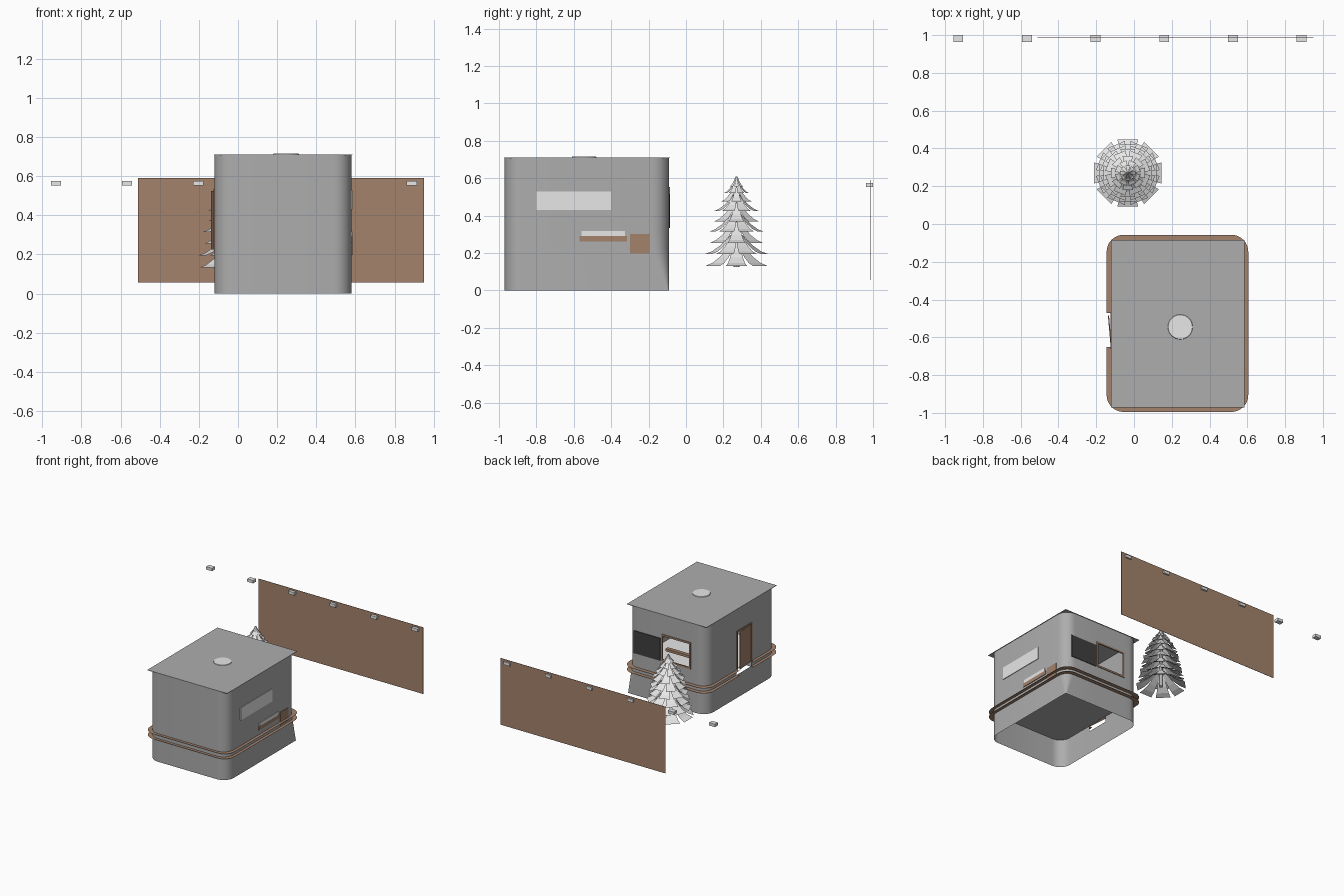
import bpy, bmesh, math
from mathutils import Matrix, Vector

if "Cube" in bpy.data.objects:
    bpy.data.objects.remove(bpy.data.objects["Cube"])


def material(name, r, g, b):
    m = bpy.data.materials.new(name)
    m.diffuse_color = (r, g, b, 1)
    m.use_nodes = True
    m.node_tree.nodes["Principled BSDF"].inputs["Base Color"].default_value = m.diffuse_color
    return m


GRAY = material("wall gray", 0.42, 0.42, 0.42)
PALE = material("pale gray", 0.8, 0.8, 0.8)
BROWN = material("wood brown", 0.37, 0.225, 0.15)
DARK = material("dark board", 0.05, 0.05, 0.05)


def finish(name, bm, mat, smooth=False):
    me = bpy.data.meshes.new(name)
    bm.to_mesh(me)
    bm.free()
    me.materials.append(mat)
    ob = bpy.data.objects.new(name, me)
    bpy.context.collection.objects.link(ob)
    if smooth:
        bpy.ops.object.select_all(action='DESELECT')
        ob.select_set(True)
        bpy.context.view_layer.objects.active = ob
        bpy.ops.object.shade_smooth_by_angle(angle=math.radians(40))
    return ob


def box(name, xs, ys, zs, mat, turn=0.0):
    """Box from its x, y and z ranges, turned about its own vertical axis."""
    c = Vector([(a + b) / 2 for a, b in (xs, ys, zs)])
    d = [abs(b - a) for a, b in (xs, ys, zs)]
    bm = bmesh.new()
    bmesh.ops.create_cube(bm, size=1, matrix=Matrix.Translation(c)
                          @ Matrix.Rotation(turn, 4, 'Z') @ Matrix.Diagonal((*d, 1)))
    return finish(name, bm, mat)


# Floor plan of the house and its openings
X0, X1, Y0, Y1, TOP = -0.12, 0.58, -0.97, -0.09, 0.708
WIN = (0.02, 0.28, 0.34, 0.55)        # window x range, z range (back wall)
DOOR = (-0.65, -0.47, 0.185, 0.53)    # door y range, z range (left wall)


def plan(x0, x1, y0, y1, r, r_back_right=None, n=8):
    """Rounded rectangle with extra points at the window and door edges."""
    rb = r if r_back_right is None else r_back_right
    corners = [(x1 - r, y0 + r, r, -90), (x1 - rb, y1 - rb, rb, 0),
               (x0 + r, y1 - r, r, 90), (x0 + r, y0 + r, r, 180)]
    pts = []
    for k, (cx, cy, rad, start) in enumerate(corners):
        for i in range(n + 1):
            a = math.radians(start + 90 * i / n)
            pts.append((cx + rad * math.cos(a), cy + rad * math.sin(a)))
        if k == 1:
            pts += [(WIN[1], y1), (WIN[0], y1)]
        if k == 2:
            pts += [(x0, DOOR[1]), (x0, DOOR[0])]
    return pts


def loft(bm, loops, skip):
    rows = [[bm.verts.new(p) for p in lp] for lp in loops]
    n = len(rows[0])
    for lo, hi in zip(rows, rows[1:]):
        for i in range(n):
            q = (lo[i], lo[(i + 1) % n], hi[(i + 1) % n], hi[i])
            c = sum((v.co for v in q), Vector()) / 4
            if not skip(c):
                bm.faces.new(q)


def in_door_span(c):
    return c.x < X0 + 0.01 and DOOR[0] < c.y < DOOR[1]


def in_opening(c):
    window = c.y > Y1 - 0.01 and WIN[0] < c.x < WIN[1] and WIN[2] < c.z < WIN[3]
    return window or (in_door_span(c) and DOOR[2] < c.z < DOOR[3])


# Walls: open shell, the back right corner sharpens towards the ground
bm = bmesh.new()
loops = []
for z in (0, DOOR[2], 0.225, WIN[2], DOOR[3], WIN[3], TOP):
    rb = 0.01 + 0.08 * min(1, z / 0.225)
    loops.append([(x, y, z) for x, y in plan(X0, X1, Y0, Y1, 0.09, rb)])
loft(bm, loops, in_opening)
finish("house_walls", bm, GRAY, True)

# Floor with a pale covering
for name, z, mat in (("house_floor", 0.228, GRAY), ("floor_covering", 0.232, PALE)):
    bm = bmesh.new()
    bm.faces.new([bm.verts.new((x, y, z)) for x, y in
                  plan(X0 + 0.002, X1 - 0.002, Y0 + 0.002, Y1 - 0.002, 0.09)])
    finish(name, bm, mat)

# Two thin ledges around the house, interrupted at the door
for name, z in (("upper_ledge", 0.225), ("lower_ledge", 0.185)):
    bm = bmesh.new()
    inner = [(x, y, z) for x, y in plan(X0, X1, Y0, Y1, 0.09)]
    outer = [(x, y, z) for x, y in plan(-0.145, 0.605, -0.995, -0.057, 0.09)]
    loft(bm, [outer, inner], lambda c: c.x < X0 and DOOR[0] < c.y < DOOR[1])
    finish(name, bm, BROWN)

# Flat roof with square corners, and the round roof cap
box("roof", (-0.122, 0.584), (-0.972, -0.086), (TOP, TOP + 0.003), GRAY)
bm = bmesh.new()
bmesh.ops.create_cone(bm, cap_ends=True, segments=32, radius1=0.066, radius2=0.064,
                      depth=0.005, matrix=Matrix.Translation((0.245, -0.545, TOP + 0.005)))
finish("roof_cap", bm, PALE)

# Window frame, inside shelf and dark board on the back wall
fw = 0.012
for name, xs, zs in (("left", (WIN[1] - fw, WIN[1] + 0.002), WIN[2:]),
                     ("right", (WIN[0] - 0.002, WIN[0] + fw), WIN[2:]),
                     ("top", WIN[:2], (WIN[3] - fw, WIN[3] + 0.002)),
                     ("bottom", WIN[:2], (WIN[2] - 0.002, WIN[2] + fw))):
    box("window_frame_" + name, xs, (Y1 - 0.004, Y1 + 0.005), zs, BROWN)
box("inside_shelf", (0.0, 0.32), (-0.23, -0.2), (0.36, 0.38), BROWN)
box("menu_board", (0.29, 0.525), (Y1 - 0.001, Y1 + 0.005), (0.335, 0.515), DARK)

# Door, slightly ajar, with its frame posts and head
box("door", (-0.131, -0.125), (-0.648, -0.485), (0.226, 0.525), BROWN, math.radians(5))
for name, ys, zs in (("near", (-0.478, -0.468), (0.225, 0.53)),
                     ("far", (-0.662, -0.65), (0.225, 0.53)),
                     ("head", (-0.662, -0.468), (0.525, 0.535))):
    box("door_frame_" + name, (X0 - 0.004, X0 + 0.004), ys, zs, BROWN)

# Plates on the right wall
for name, ys, zs, mat in (("side_panel", (-0.80, -0.40), (0.43, 0.53), PALE),
                          ("bench_seat", (-0.57, -0.315), (0.262, 0.292), BROWN),
                          ("bench_back", (-0.56, -0.325), (0.292, 0.318), PALE),
                          ("side_box", (-0.30, -0.195), (0.197, 0.303), BROWN)):
    box(name, (X1 - 0.001, X1 + 0.005), ys, zs, mat)

# Back screen and the row of lamps along it
box("back_screen", (-0.51, 0.95), (0.985, 0.987), (0.057, 0.59), BROWN)
for i in range(6):
    x = -0.93 + i * 0.3635
    box(f"lamp_{i + 1}", (x - 0.026, x + 0.026), (0.963, 1.0), (0.552, 0.575), PALE)

# Tree: trunk and tiers of drooping boughs
TX, TY = -0.033, 0.27
bm = bmesh.new()
bmesh.ops.create_cone(bm, cap_ends=True, segments=8, radius1=0.016, radius2=0.006,
                      depth=0.46, matrix=Matrix.Translation((TX, TY, 0.355)))
finish("tree_trunk", bm, PALE)

TIERS = [(0.132, 0.178), (0.195, 0.162), (0.255, 0.152), (0.315, 0.14), (0.37, 0.128),
         (0.425, 0.115), (0.475, 0.09), (0.52, 0.065), (0.555, 0.04)]
bm = bmesh.new()
for t, (z, r) in enumerate(TIERS):
    rise = 0.035 + 0.5 * r
    for k in range(8):
        rot = Matrix.Rotation(math.radians(45 * k + 22.5 * (t % 2)), 3, 'Z')
        prev = None
        for i in range(5):
            u = i / 4
            d = r * (0.08 + 0.92 * u)
            half = r * (0.08 + 0.23 * u)
            h = z + rise * (1 - u) ** 1.5
            row = [bm.verts.new(rot @ Vector((d, s * half, h)) + Vector((TX, TY, 0)))
                   for s in (-1, 1)]
            if prev:
                bm.faces.new((prev[0], row[0], row[1], prev[1]))
            prev = row
finish("tree_boughs", bm, PALE)
